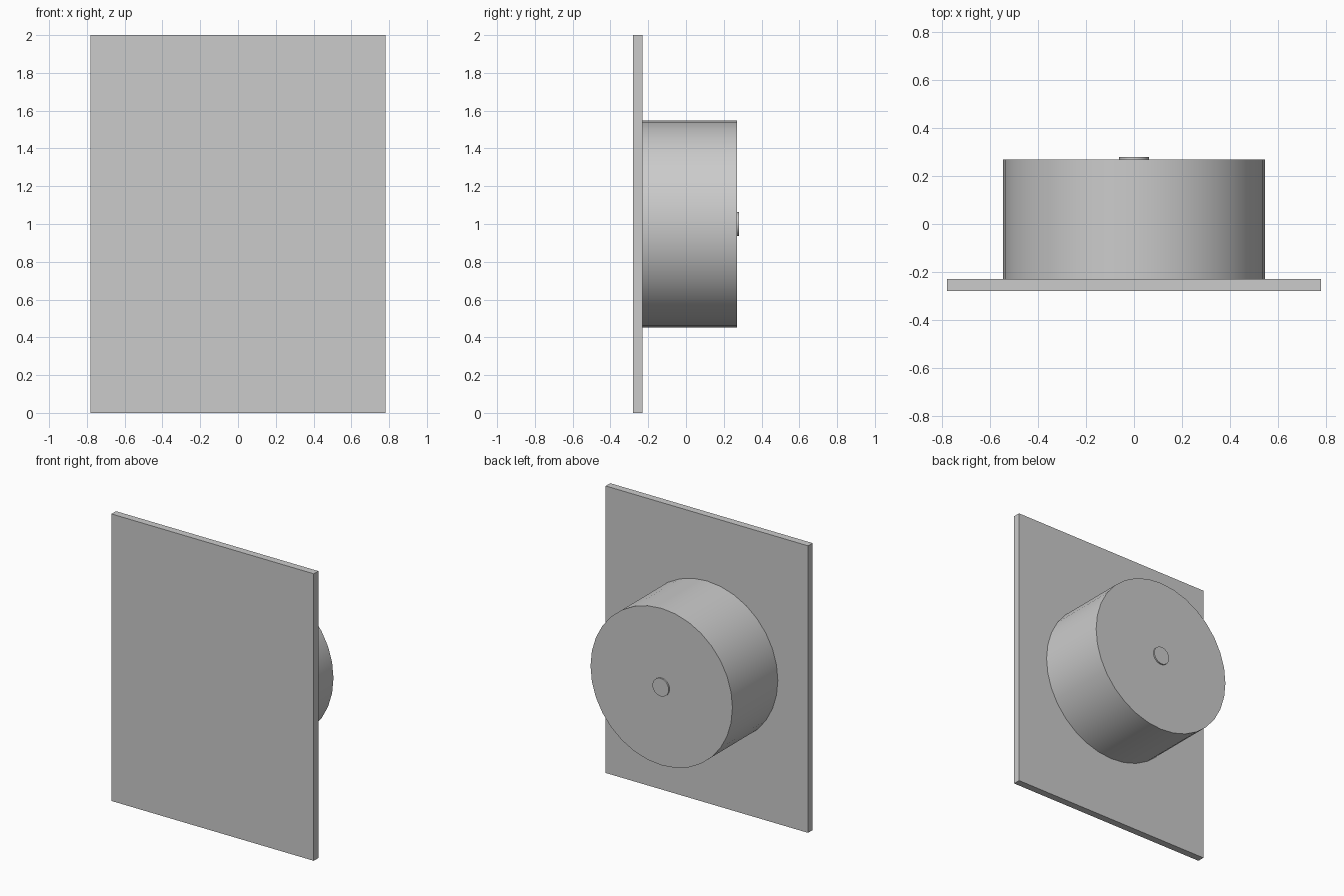
import bpy
import math

default_cube = bpy.data.objects.get("Cube")
if default_cube:
    bpy.data.objects.remove(default_cube, do_unlink=True)

# Single grey finish
grey = bpy.data.materials.new("plain_grey")
grey.use_nodes = True
colour = (0.6, 0.6, 0.6, 1.0)
grey.diffuse_color = colour
grey.node_tree.nodes["Principled BSDF"].inputs["Base Color"].default_value = colour


def finish(name):
    obj = bpy.context.object
    obj.name = obj.data.name = name
    obj.data.materials.append(grey)
    bpy.ops.object.transform_apply(location=False, rotation=True, scale=True)
    return obj


def disc(name, radius, y_front, y_back):
    """Round part whose axis runs front to back."""
    bpy.ops.mesh.primitive_cylinder_add(
        vertices=32, radius=radius, depth=y_back - y_front,
        location=(0, (y_front + y_back) / 2, 1), rotation=(math.pi / 2, 0, 0))
    finish(name)
    bpy.ops.object.shade_smooth_by_angle(angle=math.radians(30))


# Flat front plate
bpy.ops.mesh.primitive_cube_add(size=1, location=(0, -0.255, 1))
bpy.context.object.scale = (1.56, 0.05, 2)
finish("front_plate")

# Drum housing behind the plate, with a small hub at its centre
disc("drum_housing", 0.547, -0.23, 0.27)
disc("rear_hub", 0.0625, 0.27, 0.28)
